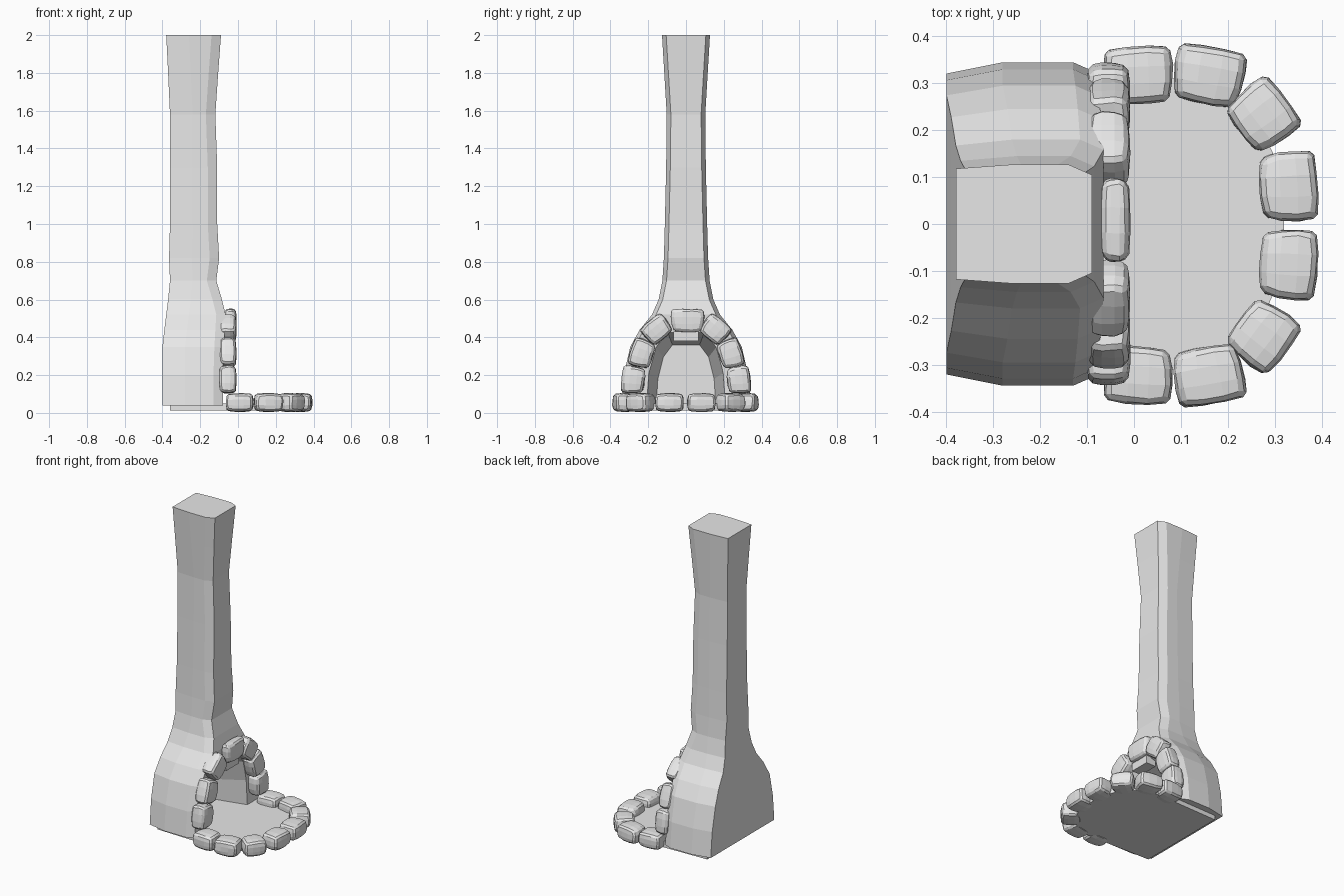
import bpy, bmesh, math, random
from mathutils import Matrix, Vector

random.seed(4)
old = bpy.data.objects.get("Cube")
if old:
    bpy.data.objects.remove(old, do_unlink=True)

stone_grey = bpy.data.materials.new("stone grey")
stone_grey.use_nodes = True
colour = (0.8, 0.8, 0.8, 1)
stone_grey.diffuse_color = colour
stone_grey.node_tree.nodes["Principled BSDF"].inputs["Base Color"].default_value = colour


def finish(name, bm):
    bmesh.ops.recalc_face_normals(bm, faces=bm.faces[:])
    mesh = bpy.data.meshes.new(name)
    bm.to_mesh(mesh)
    bm.free()
    mesh.materials.append(stone_grey)
    ob = bpy.data.objects.new(name, mesh)
    bpy.context.collection.objects.link(ob)
    return ob


def loft(name, rings):
    """Skin a list of equally long closed rings and cap both ends."""
    bm = bmesh.new()
    rows = [[bm.verts.new(p) for p in ring] for ring in rings]
    n = len(rows[0])
    for a, b in zip(rows, rows[1:]):
        for i in range(n):
            j = (i + 1) % n
            bm.faces.new((a[i], a[j], b[j], b[i]))
    bm.faces.new(rows[0])
    bm.faces.new(rows[-1])
    return finish(name, bm)


def stone(name, centre, axes, size):
    """Pillow-shaped block: flat core with bowed sides and a chamfered rim."""
    bm = bmesh.new()
    bmesh.ops.create_cube(bm, size=2)
    bmesh.ops.subdivide_edges(bm, edges=bm.edges[:], cuts=2, use_grid_fill=True)
    for v in bm.verts:
        x, y, z = v.co
        v.co.x *= 1 - 0.09 * y * y - 0.09 * z * z + random.uniform(-.03, .03)
        v.co.y *= 1 - 0.09 * x * x - 0.09 * z * z + random.uniform(-.03, .03)
        v.co.z *= 1 - 0.10 * x * x - 0.10 * y * y + random.uniform(-.02, .02)
        # wedge: wider toward the outside of the arc
        v.co.x *= 1 + 0.07 * y
    rot = Matrix(axes).transposed().to_4x4()
    bm.transform(Matrix.Translation(centre) @ rot @ Matrix.Diagonal((*[s / 2 for s in size], 1)))
    ob = finish(name, bm)
    bev = ob.modifiers.new("chamfer", "BEVEL")
    bev.width = 0.009
    bev.segments = 1
    bev.limit_method = "ANGLE"
    bev.angle_limit = math.radians(45)
    return ob


# Chimney: height, back x, front x, half width
sections = [
    (.04, -.40, -.08, .345), (.20, -.40, -.08, .33), (.35, -.40, -.075, .295),
    (.44, -.39, -.07, .245), (.52, -.38, -.065, .18), (.60, -.37, -.085, .145),
    (.70, -.36, -.115, .125), (.82, -.365, -.10, .117), (1.0, -.36, -.11, .112),
    (1.3, -.36, -.11, .105), (1.58, -.36, -.12, .102), (1.8, -.37, -.105, .115),
    (2.0, -.38, -.09, .127),
]
rings = []
for z, back, front, w in sections:
    side = [(back, w * .93), (back + .12, w), (front - .05, w), (front, w - .022)]
    rings.append([(x, y, z) for x, y in side] + [(x, -y, z) for x, y in reversed(side)])
chimney = loft("chimney", rings)

# Tapered arched firebox cut into the chimney front
def arch(x, half, top):
    side = [(half, 0), (half * .93, top * .5), (half * .75, top * .82), (half * .45, top)]
    return [(x, y, z) for y, z in side] + [(x, -y, z) for y, z in reversed(side)]

cutter = loft("firebox_cutter", [arch(.02, .235, .45), arch(-.30, .16, .36)])
cutter.hide_render = True
cut = chimney.modifiers.new("firebox", "BOOLEAN")
cut.object = cutter
cut.operation = "DIFFERENCE"
cut.solver = "EXACT"
bpy.context.view_layer.objects.active = chimney
bpy.ops.object.modifier_apply(modifier="firebox")
bpy.data.objects.remove(cutter, do_unlink=True)

# Hearth floor slab, rounded at the front
half_outline = [(-.36, .30), (0, .31), (.15, .31), (.26, .23), (.32, .10)]
outline = half_outline + [(x, -y) for x, y in reversed(half_outline)]
loft("hearth_floor", [[(x, y, z) for x, y in outline] for z in (.012, .05)])

# Ring of hearth stones: x, y, outward angle in degrees, length
hearth = [(.01, .32, 93, .145), (.16, .32, 80, .15), (.275, .235, 37, .135), (.33, .083, 3, .15)]
for sign, label in ((1, "left"), (-1, "right")):
    for i, (x, y, deg, length) in enumerate(hearth):
        a = math.radians(deg) * sign
        out = Vector((math.cos(a), math.sin(a), 0))
        up = Vector((0, 0, 1))
        stone(f"hearth_stone_{label}_{i + 1}", (x, y * sign - .003, .055),
              (out.cross(up), out, up), (length, .125, .10))

# Arch stones around the opening: y, z, outward angle from +y, length
def arch_stone(name, y, z, a, length, x=-.055, depth=.095):
    out = Vector((0, math.cos(a), math.sin(a)))
    front = Vector((1, 0, 0))
    stone(name, (x, y, z), (out.cross(front), out, front), (length, .125, depth))

for sign, label in ((1, "left"), (-1, "right")):
    for i, (y, z, deg, length) in enumerate([(.28, .175, 6, .145), (.235, .315, 18, .15), (.155, .44, 50, .145)]):
        a = math.radians(deg if sign > 0 else 180 - deg)
        arch_stone(f"arch_stone_{label}_{i + 1}", y * sign, z, a, length)
arch_stone("keystone", .008, .49, math.pi / 2, .175, x=-.04, depth=.065)

# Small lintel under the keystone
bm = bmesh.new()
bmesh.ops.create_cube(bm, size=1, matrix=Matrix.Translation((-.075, 0, .405)) @ Matrix.Diagonal((.07, .13, .05, 1)))
finish("lintel", bm)
